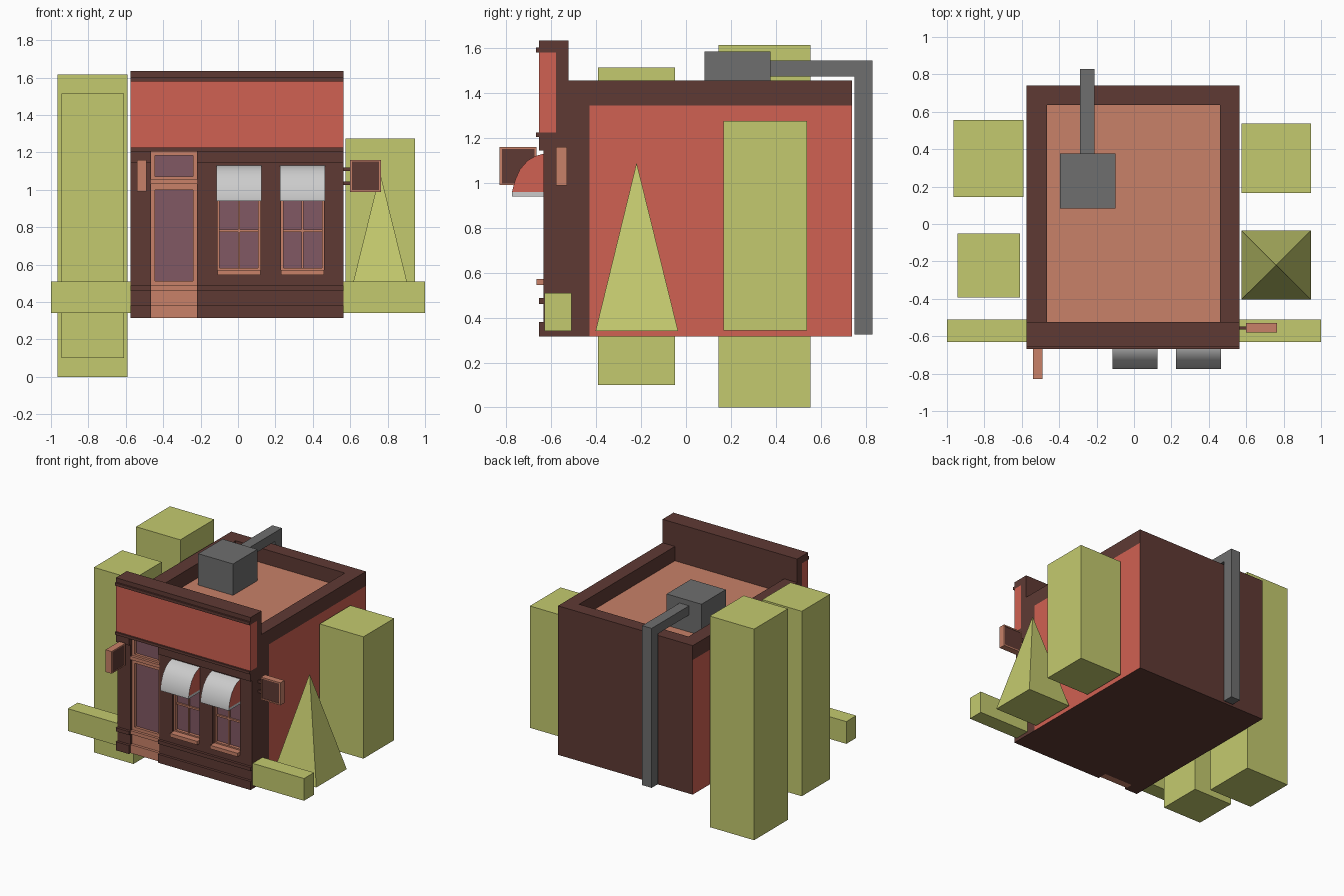
import bpy, bmesh

if "Cube" in bpy.data.objects:
    bpy.data.objects.remove(bpy.data.objects["Cube"])

def mat(name, r, g, b):
    m = bpy.data.materials.new(name)
    m.diffuse_color = (r, g, b, 1)
    m.use_nodes = True
    m.node_tree.nodes["Principled BSDF"].inputs["Base Color"].default_value = m.diffuse_color
    return m

RED = mat("red_paint", .63, .12, .085)
DARK = mat("dark_wood", .114, .042, .034)
TAN = mat("tan_trim", .58, .22, .14)
GREEN = mat("foliage", .55, .59, .156)
GLASS = mat("purple_glass", .22, .098, .127)
METAL = mat("grey_metal", .156, .156, .156)

def mesh(name, verts, faces, m=None):
    me = bpy.data.meshes.new(name)
    me.from_pydata(verts, [], faces)
    bm = bmesh.new()
    bm.from_mesh(me)
    bmesh.ops.recalc_face_normals(bm, faces=bm.faces)
    bm.to_mesh(me)
    bm.free()
    ob = bpy.data.objects.new(name, me)
    bpy.context.collection.objects.link(ob)
    if m:
        me.materials.append(m)
    return ob

def box(name, m, x0, x1, y0, y1, z0, z1):
    v = [(x, y, z) for x in (x0, x1) for y in (y0, y1) for z in (z0, z1)]
    f = [(0, 1, 3, 2), (4, 6, 7, 5), (0, 4, 5, 1), (2, 3, 7, 6), (0, 2, 6, 4), (1, 5, 7, 3)]
    return mesh(name, v, f, m)

def frame(name, m, x0, x1, y0, y1, z0, z1, t):
    # four bars around a rectangle in the xz plane
    box(name + "_left", m, x0, x0 + t, y0, y1, z0, z1)
    box(name + "_right", m, x1 - t, x1, y0, y1, z0, z1)
    box(name + "_bottom", m, x0 + t, x1 - t, y0, y1, z0, z0 + t)
    box(name + "_top", m, x0 + t, x1 - t, y0, y1, z1 - t, z1)

L, R = -.575, .565              # building sides
DL, DR = -.465, -.22            # doorway
WINDOWS = [(-.11, .12), (.23, .46)]
WALL, BACK = -.635, -.58        # facade front and recess back

# main body: red sides, dark back and base, tan roof
for name, y0, y1, side in (("body", -.43, .74, 1), ("front_block", BACK, -.43, 0)):
    ob = box(name, DARK, L, R, y0, y1, .315, 1.345)
    ob.data.materials.append(RED)
    ob.data.materials.append(TAN)
    for p in ob.data.polygons:
        if abs(p.normal.x) > .9:
            p.material_index = side
        elif p.normal.z > .9:
            p.material_index = 2

# parapet
box("parapet_left", DARK, L, -.465, -.523, .74, 1.345, 1.455)
box("parapet_right", DARK, .46, R, -.523, .74, 1.345, 1.455)
box("parapet_back", DARK, -.465, .46, .635, .74, 1.345, 1.455)

# facade piers and wall around the windows
for i, (a, b) in enumerate([(L, DL), (DR, -.11), (.12, .23), (.46, R)]):
    box(f"facade_pier_{i}", DARK, a, b, WALL, BACK, .315, 1.145)
for i, (a, b) in enumerate(WINDOWS):
    box(f"wall_below_window_{i}", DARK, a, b, WALL, BACK, .315, .545)
    box(f"wall_above_window_{i}", DARK, a, b, WALL, BACK, 1.12, 1.145)

# base mouldings and lower cornice either side of the door
for i, (a, b) in enumerate([(L, DL), (DR, R)]):
    box(f"plinth_{i}", DARK, a, b, -.655, WALL, .315, .38)
    box(f"base_band_{i}", DARK, a, b, -.655, WALL, .46, .487)
    box(f"lower_cornice_{i}", DARK, a, b, -.655, BACK, 1.145, 1.205)

# sign band and cornices
box("cornice_ledge", DARK, L, R, -.668, BACK, 1.205, 1.225)
box("sign_band", RED, L, R, -.655, BACK, 1.225, 1.58)
box("upper_wall", DARK, L, R, BACK, -.523, 1.345, 1.58)
box("top_cornice", DARK, L, R, -.655, -.523, 1.58, 1.635)
box("top_ledge", DARK, L, R, -.668, -.655, 1.58, 1.602)

# door
frame("door_frame", TAN, DL, DR, -.615, BACK, .49, 1.205, .021)
box("door_panel", TAN, DL, DR, -.615, BACK, .315, .49)
box("door_plinth", TAN, DL, DR, -.635, -.615, .315, .38)
box("door_band", TAN, DL, DR, -.635, -.615, .46, .487)
box("door_rail", TAN, DL + .02, DR - .02, -.615, BACK, 1.0, 1.07)
box("transom_ledge", TAN, DL, DR, -.635, -.615, 1.03, 1.055)
box("door_glass", GLASS, DL + .02, DR - .02, -.595, BACK, .51, 1.0)
box("transom_glass", GLASS, DL + .02, DR - .02, -.595, BACK, 1.07, 1.185)

# windows with awnings
ARC = [(-.775, .94), (-.775, .96), (-.762, 1.01), (-.74, 1.06), (-.705, 1.10), (-.67, 1.12), (WALL, 1.13)]
for i, (a, b) in enumerate(WINDOWS):
    c = (a + b) / 2
    frame(f"window_frame_{i}", TAN, a, b, -.615, BACK, .57, 1.12, .012)
    box(f"window_glass_{i}", GLASS, a + .012, b - .012, -.592, BACK, .58, 1.11)
    box(f"window_mullion_{i}", TAN, c - .005, c + .005, -.605, -.592, .58, 1.11)
    box(f"window_rail_{i}", TAN, a + .012, b - .012, -.605, -.592, .775, .788)
    box(f"window_sill_{i}", TAN, a, b, -.665, BACK, .545, .572)
    a, b, n = a - .005, b + .005, len(ARC)
    shell = mesh(f"awning_{i}", [(x, y, z) for x in (a, b) for y, z in ARC],
                 [(k, k + 1, n + k + 1, n + k) for k in range(n - 1)])
    for p in shell.data.polygons:
        p.use_smooth = True
    for s, x, d in (("left", a, .004), ("right", b, -.004)):
        prof = ARC[1:] + [(WALL, .96)]
        m = len(prof)
        mesh(f"awning_end_{s}_{i}", [(q, y, z) for q in (x, x + d) for y, z in prof],
             [tuple(range(m)), tuple(range(m, 2 * m))]
             + [(k, (k + 1) % m, m + (k + 1) % m, m + k) for k in range(m)], RED)
        box(f"awning_rim_{s}_{i}", None, min(x, x + d), max(x, x + d), -.775, WALL, .94, .96)

# hanging signs: one facing sideways at the door, one on the right corner
box("door_sign", TAN, -.535, -.493, -.82, -.675, .998, 1.152)
for s, x0, x1 in (("left", -.54, -.535), ("right", -.493, -.488)):
    box(f"door_sign_panel_{s}", DARK, x0 + .002, x1 - .002, -.82, -.675, .998, 1.152)
for n, y0, y1, z0, z1 in (("front", -.83, -.82, .99, 1.16), ("back", -.675, -.665, .99, 1.16),
                          ("bottom", -.82, -.675, .99, .998), ("top", -.82, -.675, 1.152, 1.16)):
    box(f"door_sign_frame_{n}", TAN, -.54, -.488, y0, y1, z0, z1)
frame("corner_sign_frame", TAN, .60, .765, -.58, -.53, .988, 1.16, .01)
box("corner_sign_panel", DARK, .61, .755, -.575, -.535, .998, 1.15)
for i, z in enumerate((1.035, 1.11)):
    box(f"corner_sign_bracket_{i}", DARK, R, .60, -.563, -.547, z - .01, z + .01)
    box(f"door_sign_bracket_{i}", DARK, -.522, -.506, -.665, WALL, z - .01, z + .01)

# roof vent and drain pipe
box("roof_vent", METAL, -.395, -.10, .083, .377, 1.345, 1.585)
box("roof_pipe", METAL, -.29, -.21, .377, .75, 1.475, 1.545)
box("down_pipe", METAL, -.29, -.21, .75, .83, .325, 1.545)

# hedges and block trees
box("hedge_left", GREEN, -1, L, -.63, -.51, .34, .51)
box("hedge_right", GREEN, R, 1, -.63, -.51, .34, .51)
box("tall_tree", GREEN, -.965, -.59, .145, .555, 0, 1.615)
box("slim_tree", GREEN, -.945, -.61, -.393, -.05, .10, 1.515)
box("right_tree", GREEN, .575, .945, .167, .538, .343, 1.275)
mesh("pyramid_tree", [(.575, -.403, .34), (.945, -.403, .34), (.945, -.035, .34), (.575, -.035, .34), (.76, -.22, 1.09)],
     [(0, 1, 2, 3), (0, 1, 4), (1, 2, 4), (2, 3, 4), (3, 0, 4)], GREEN)
